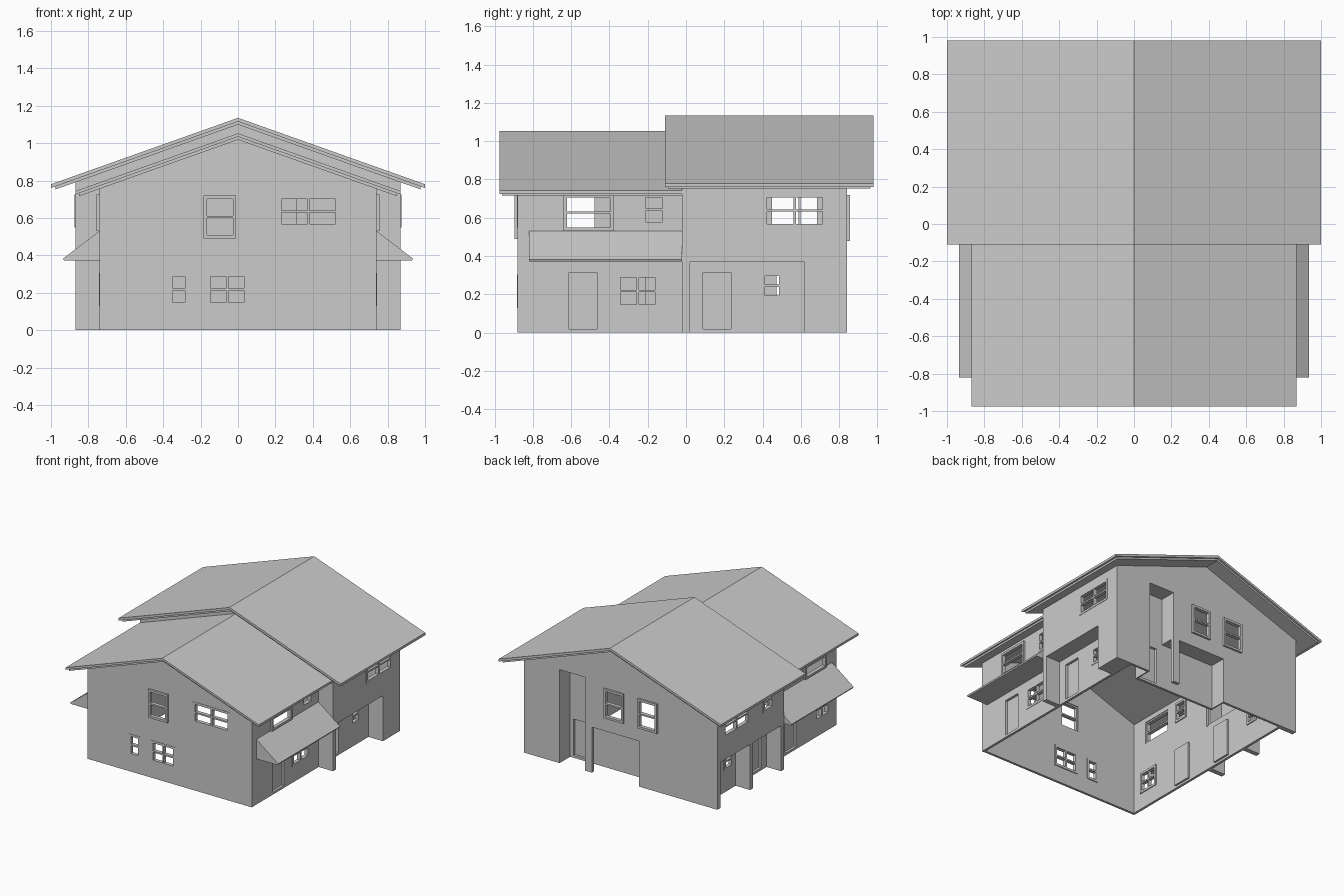
import bpy
import bmesh
from mathutils import Matrix

cube = bpy.data.objects.get("Cube")
if cube:
    bpy.data.objects.remove(cube)

# Single plain plaster colour
GREY = (0.6, 0.6, 0.6, 1)
mat = bpy.data.materials.new("plain grey")
mat.use_nodes = True
mat.diffuse_color = GREY
mat.node_tree.nodes["Principled BSDF"].inputs["Base Color"].default_value = GREY

T = 0.02        # wall thickness
FLOOR = 0.37    # underside of the upper storey
FRONT_X, BACK_X = 0.74, 0.87
FRONT_Y, MID_Y, BACK_Y, PORCH_Y = -0.88, -0.02, 0.84, 0.705
FRONT_TOP, BACK_TOP, PITCH = 1.02, 1.10, 0.355


def rect(u0, u1, z0, z1, inset=0.0):
    return [(u0 + inset, z0 + inset), (u1 - inset, z0 + inset),
            (u1 - inset, z1 - inset), (u0 + inset, z1 - inset)]


def sheet(name, axis, centre, loops, thick=T):
    """Filled outline with holes, extruded across the given axis, flat shaded."""
    curve = bpy.data.curves.new(name, "CURVE")
    curve.dimensions = "2D"
    curve.fill_mode = "BOTH"
    curve.extrude = thick / 2
    for loop in loops:
        spline = curve.splines.new("POLY")
        spline.points.add(len(loop) - 1)
        for point, (u, v) in zip(spline.points, loop):
            point.co = (u, v, 0, 1)
        spline.use_cyclic_u = True
    temp = bpy.data.objects.new(name + "_outline", curve)
    bpy.context.collection.objects.link(temp)
    graph = bpy.context.evaluated_depsgraph_get()
    mesh = bpy.data.meshes.new_from_object(temp.evaluated_get(graph))
    bpy.data.objects.remove(temp)
    if axis == "x":
        turn = Matrix(((0, 0, 1), (1, 0, 0), (0, 1, 0))).to_4x4()
    elif axis == "y":
        turn = Matrix(((1, 0, 0), (0, 0, -1), (0, 1, 0))).to_4x4()
    else:
        turn = Matrix.Identity(4)
    mesh.transform(Matrix.Translation([centre * (axis == a) for a in "xyz"]) @ turn)
    # Weld the caps to the rim, merge flat triangles and face everything outward
    bm = bmesh.new()
    bm.from_mesh(mesh)
    bmesh.ops.remove_doubles(bm, verts=bm.verts, dist=0.0001)
    bmesh.ops.recalc_face_normals(bm, faces=bm.faces)
    for face in bm.faces:
        face.smooth = False
    bm.to_mesh(mesh)
    bm.free()
    mesh.materials.clear()
    mesh.materials.append(mat)
    mesh.name = name
    obj = bpy.data.objects.new(name, mesh)
    bpy.context.collection.objects.link(obj)


def wall(name, axis, plane, side, outline, windows=(), doors=()):
    """Wall whose outer face lies on the plane, with framed windows and set-back doors."""
    holes = [rect(*w[:4], inset=0.006) for w in windows] + [rect(*d) for d in doors]
    sheet(name, axis, plane - side * T / 2, [outline] + holes)
    for u0, u1, z0, z1, sashes, proud in windows:
        edge, rail = 0.018, 0.012
        wide = (u1 - u0 - 2 * edge + rail) / sashes
        high = (z1 - z0 - 2 * edge + rail) / 2
        panes = [rect(u0 + edge + i * wide, u0 + edge + (i + 1) * wide - rail,
                      z0 + edge + j * high, z0 + edge + (j + 1) * high - rail)
                 for i in range(sashes) for j in range(2)]
        sheet(name + "_window", axis, plane + side * (proud - 0.015),
              [rect(u0, u1, z0, z1)] + panes, 0.03)
    for d in doors:
        sheet(name + "_door", axis, plane - side * 0.03, [rect(*d, inset=-0.005)], 0.015)


def roof(name, peak, half, y0, y1, thick):
    """Pitched slab with its gable ends across the y axis."""
    low = peak - PITCH * half
    profile = [(-half, low), (0, peak), (half, low),
               (half, low - thick), (0, peak - thick), (-half, low - thick)]
    sheet(name, "y", (y0 + y1) / 2, [profile], y1 - y0)


def gable(half, peak):
    return [(half, peak - PITCH * half), (0, peak), (-half, peak - PITCH * half)]


# Front gable wall
FLUSH, PROUD = 0.003, 0.016
wall("front_wall", "y", FRONT_Y, -1,
     [(-FRONT_X, 0), (FRONT_X, 0)] + gable(FRONT_X, FRONT_TOP),
     [(-0.185, -0.01, 0.49, 0.72, 1, PROUD), (0.215, 0.54, 0.55, 0.72, 2, FLUSH),
      (-0.365, -0.265, 0.13, 0.305, 1, FLUSH), (-0.165, 0.05, 0.13, 0.305, 2, FLUSH)])

# Wall where the wider rear block steps out around the front block
wall("step_wall", "y", MID_Y, -1,
     [(-BACK_X, 0)] + gable(BACK_X, BACK_TOP)[::-1] + [(BACK_X, 0), (FRONT_X, 0)]
     + gable(FRONT_X, FRONT_TOP) + [(-FRONT_X, 0)])

# Rear gable wall with stair slot and porch opening
wall("rear_wall", "y", BACK_Y, 1,
     [(-BACK_X, 0), (-0.165, 0), (-0.165, FLOOR), (0.32, FLOOR), (0.32, 0.76),
      (0.55, 0.76), (0.55, 0), (BACK_X, 0)] + gable(BACK_X, BACK_TOP),
     [(-0.03, 0.145, 0.48, 0.72, 1, PROUD), (-0.335, -0.16, 0.48, 0.72, 1, PROUD)])
sheet("porch_post", "y", BACK_Y - 0.015, [rect(0.26, 0.32, 0, FLOOR)], 0.03)

# Rear porch and stair slot lining
wall("porch_wall", "y", PORCH_Y, 1,
     [(-0.165, 0), (0.55, 0), (0.55, 0.76), (0.32, 0.76), (0.32, FLOOR), (-0.165, FLOOR)],
     doors=[(0.375, 0.52, 0.02, 0.315)])
for x, z0, z1 in ((-0.17, 0, FLOOR), (0.315, FLOOR, 0.76), (0.555, 0, 0.76)):
    sheet("porch_side", "x", x, [rect(PORCH_Y - T, BACK_Y - T, z0, z1)], 0.01)
sheet("porch_ceiling", "z", FLOOR + 0.005, [rect(-0.165, 0.32, PORCH_Y - T, BACK_Y - T)], 0.01)
sheet("slot_ceiling", "z", 0.765, [rect(0.32, 0.55, PORCH_Y - T, BACK_Y - T)], 0.01)

# Openings and ground-floor piers of each side
sides = {
    "right": dict(
        side=1,
        front_windows=[(-0.64, -0.38, 0.53, 0.725, 1, PROUD),
                       (-0.23, -0.105, 0.56, 0.725, 1, FLUSH),
                       (-0.36, -0.145, 0.13, 0.305, 2, FLUSH)],
        front_doors=[(-0.61, -0.465, 0.02, 0.315)],
        upper_windows=[(0.405, 0.73, 0.55, 0.725, 2, FLUSH)],
        lower_windows=[(0.395, 0.505, 0.175, 0.315, 1, FLUSH)],
        piers=[(MID_Y, 0.02), (0.62, BACK_Y)]),
    "left": dict(
        side=-1,
        front_windows=[(-0.73, -0.46, 0.53, 0.725, 1, PROUD),
                       (-0.375, -0.25, 0.56, 0.725, 1, FLUSH),
                       (-0.78, -0.6, 0.13, 0.305, 2, FLUSH)],
        front_doors=[(-0.36, -0.215, 0.02, 0.315)],
        upper_windows=[(0.43, 0.755, 0.55, 0.725, 2, FLUSH),
                       (0.12, 0.25, 0.56, 0.725, 1, FLUSH)],
        lower_windows=[(0.455, 0.565, 0.175, 0.315, 1, FLUSH)],
        piers=[(MID_Y, 0.02), (0.38, 0.42), (0.80, BACK_Y)]),
}

for label, s in sides.items():
    k = s["side"]
    # Front block side wall
    wall(label + "_front_side", "x", k * FRONT_X, k,
         rect(FRONT_Y, MID_Y, 0, FRONT_TOP - PITCH * FRONT_X),
         s["front_windows"], s["front_doors"])
    # Overhanging upper storey, running down to the ground at each pier
    eave = BACK_TOP - PITCH * BACK_X
    outline = [(BACK_Y, eave), (MID_Y, eave)]
    for y0, y1 in s["piers"]:
        outline += [(y0, FLOOR), (y0, 0), (y1, 0), (y1, FLOOR)]
    wall(label + "_upper_side", "x", k * BACK_X, k, outline, s["upper_windows"])
    # Recessed ground-floor wall beneath it
    wall(label + "_lower_side", "x", k * FRONT_X, k,
         rect(MID_Y, BACK_Y - T, 0, FLOOR),
         s["lower_windows"], [(0.09, 0.235, 0.02, 0.315)])
    x0, x1 = sorted((k * (FRONT_X - T), k * (BACK_X - T)))
    sheet(label + "_recess_ceiling", "z", FLOOR + 0.005,
          [rect(x0, x1, MID_Y + T, BACK_Y - T)], 0.01)
    for y0, y1 in s["piers"]:
        sheet(label + "_pier", "y", (y0 + y1) / 2, [rect(x0, x1, 0, FLOOR)], y1 - y0 - 0.002)
    # Lean-to canopy with a level underside
    canopy = [(k * 0.73, 0.538), (k * 0.935, 0.383), (k * 0.93, 0.372), (k * 0.73, 0.372)]
    sheet(label + "_canopy", "y", -0.421, [canopy], 0.798)

# Roofs, each with a thinner trim layer under the slab
roof("rear_roof", 1.135, 1.0, -0.11, 0.98, 0.02)
roof("rear_roof_trim", 1.115, 0.975, -0.095, 0.965, 0.016)
roof("front_roof", 1.052, 0.87, -0.975, -0.02, 0.018)
roof("front_roof_trim", 1.034, 0.85, -0.96, -0.02, 0.016)
